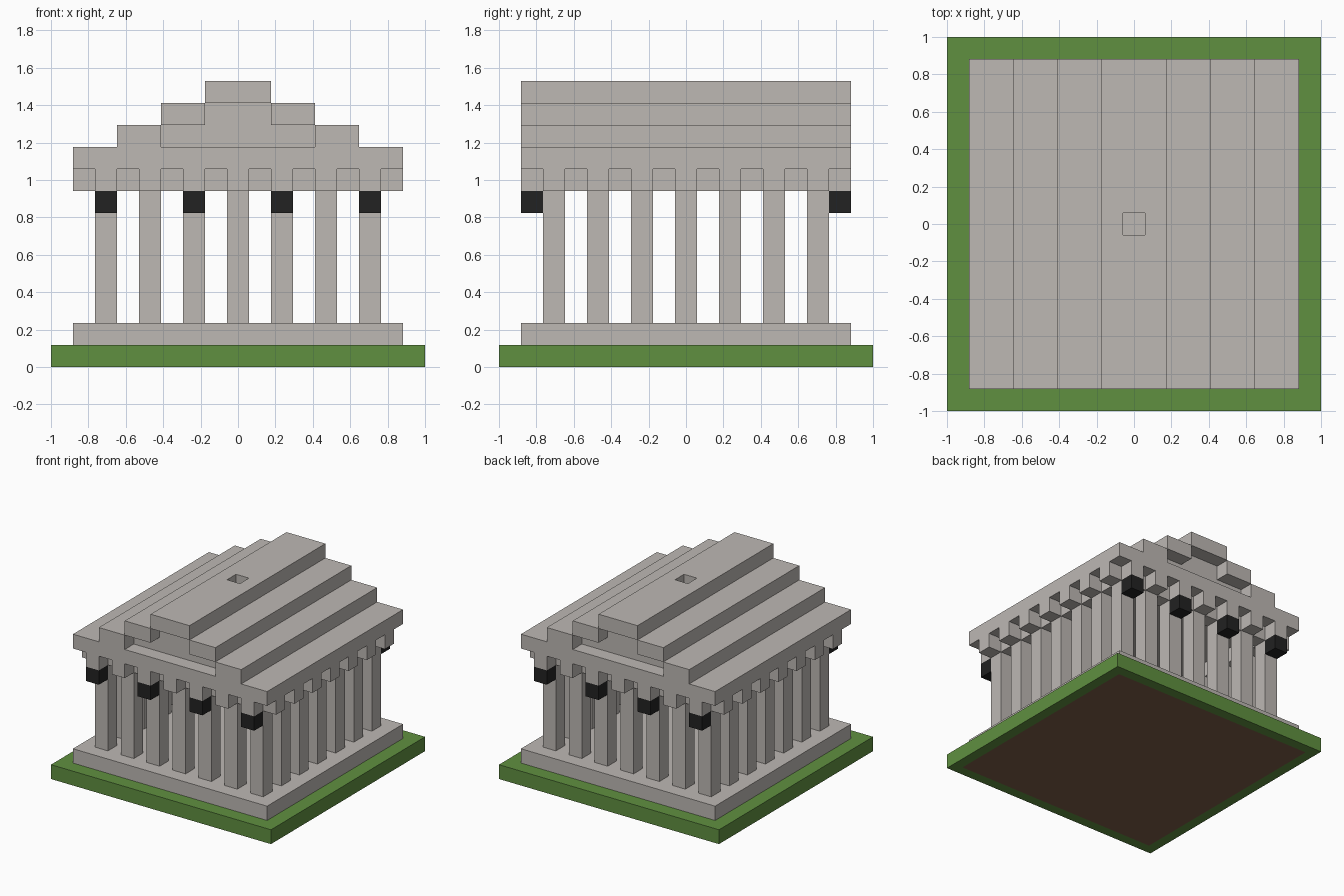
import bpy
import bmesh
from mathutils import Matrix, Vector

U = 2 / 17  # one building block

cube = bpy.data.objects.get("Cube")
if cube:
    bpy.data.objects.remove(cube, do_unlink=True)


def material(name, rgb):
    m = bpy.data.materials.new(name)
    m.use_nodes = True
    m.diffuse_color = (*rgb, 1)
    bsdf = next(n for n in m.node_tree.nodes if n.type == "BSDF_PRINCIPLED")
    bsdf.inputs["Base Color"].default_value = (*rgb, 1)
    return m


stone = material("pale stone", (0.51, 0.48, 0.455))
grass = material("grass green", (0.117, 0.279, 0.051))
soil = material("soil brown", (0.21, 0.11, 0.065))
coal = material("coal black", (0.016, 0.016, 0.016))


def blocks(name, boxes, mat):
    """One object from boxes given as (low corner, high corner) in block units."""
    bm = bmesh.new()
    for low, high in boxes:
        a, b = Vector(low) * U, Vector(high) * U
        place = Matrix.Translation((a + b) / 2) @ Matrix.Diagonal((*(b - a), 1))
        bmesh.ops.create_cube(bm, size=1, matrix=place)
    mesh = bpy.data.meshes.new(name)
    bm.to_mesh(mesh)
    bm.free()
    mesh.materials.append(mat)
    obj = bpy.data.objects.new(name, mesh)
    bpy.context.collection.objects.link(obj)
    return obj


def unit(x, y, z, top=None):
    """A block-wide box centred on x, y and rising from z."""
    return (x - .5, y - .5, z), (x + .5, y + .5, top or z + 1)


def slab(w, d, z, top):
    return (-w, -d, z), (w, d, top)


# Ground with a soil patch inset in its underside
ground = blocks("ground", [slab(8.5, 8.5, 0, 1)], grass)
ground.data.materials.append(soil)
bm = bmesh.new()
bm.from_mesh(ground.data)
bm.normal_update()
under = [f for f in bm.faces if f.normal.z < -0.9]
bmesh.ops.inset_region(bm, faces=under, thickness=U)
for f in under:
    f.material_index = 1
bm.to_mesh(ground.data)
bm.free()

blocks("floor", [slab(7.5, 7.5, 1, 2)], stone)

# Ring of columns
spots = range(-6, 7, 2)
ring = [(x, y) for x in spots for y in spots if max(abs(x), abs(y)) == 6]
blocks("columns", [unit(x, y, 2, 8) for x, y in ring], stone)

# Beams over the columns, with projecting blocks outside
beams, teeth = [], []
for s in (-6, 6):
    beams.append(((-6.5, s - .5, 8), (6.5, s + .5, 9)))
    beams.append(((s - .5, -5.5, 8), (s + .5, 5.5, 9)))
for s in (-7, 7):
    for p in spots:
        teeth += [unit(p, s, 8), unit(s, p, 8)]
blocks("beams", beams, stone)
blocks("frieze_blocks", teeth, stone)

# Lanterns under the front and back blocks
blocks("lanterns", [unit(x, y, 7) for x in (-6, -2, 2, 6) for y in (-7, 7)], coal)

# Stepped roof, with gable walls set back one block
blocks("roof_slab", [slab(7.5, 7.5, 9, 10)], stone)
steps, gable = [], []
for z, inner in ((10, 3.5), (11, 1.5)):
    steps.append(((inner, -7.5, z), (inner + 2, 7.5, z + 1)))
    steps.append(((-inner - 2, -7.5, z), (-inner, 7.5, z + 1)))
    gable.append(slab(inner, 6.5, z, z + 1))
blocks("roof_steps", steps, stone)
blocks("gable_core", gable, stone)

# Ridge with a square opening in the middle
ridge = blocks("ridge", [slab(1.5, 7.5, 12, 13)], stone)
cutter = blocks("ridge_cutter", [unit(0, 0, 11.5, 13.5)], stone)
cut = ridge.modifiers.new("opening", "BOOLEAN")
cut.operation = "DIFFERENCE"
cut.solver = "EXACT"
cut.object = cutter
bpy.context.view_layer.objects.active = ridge
bpy.ops.object.modifier_apply(modifier=cut.name)
bpy.data.objects.remove(cutter, do_unlink=True)
